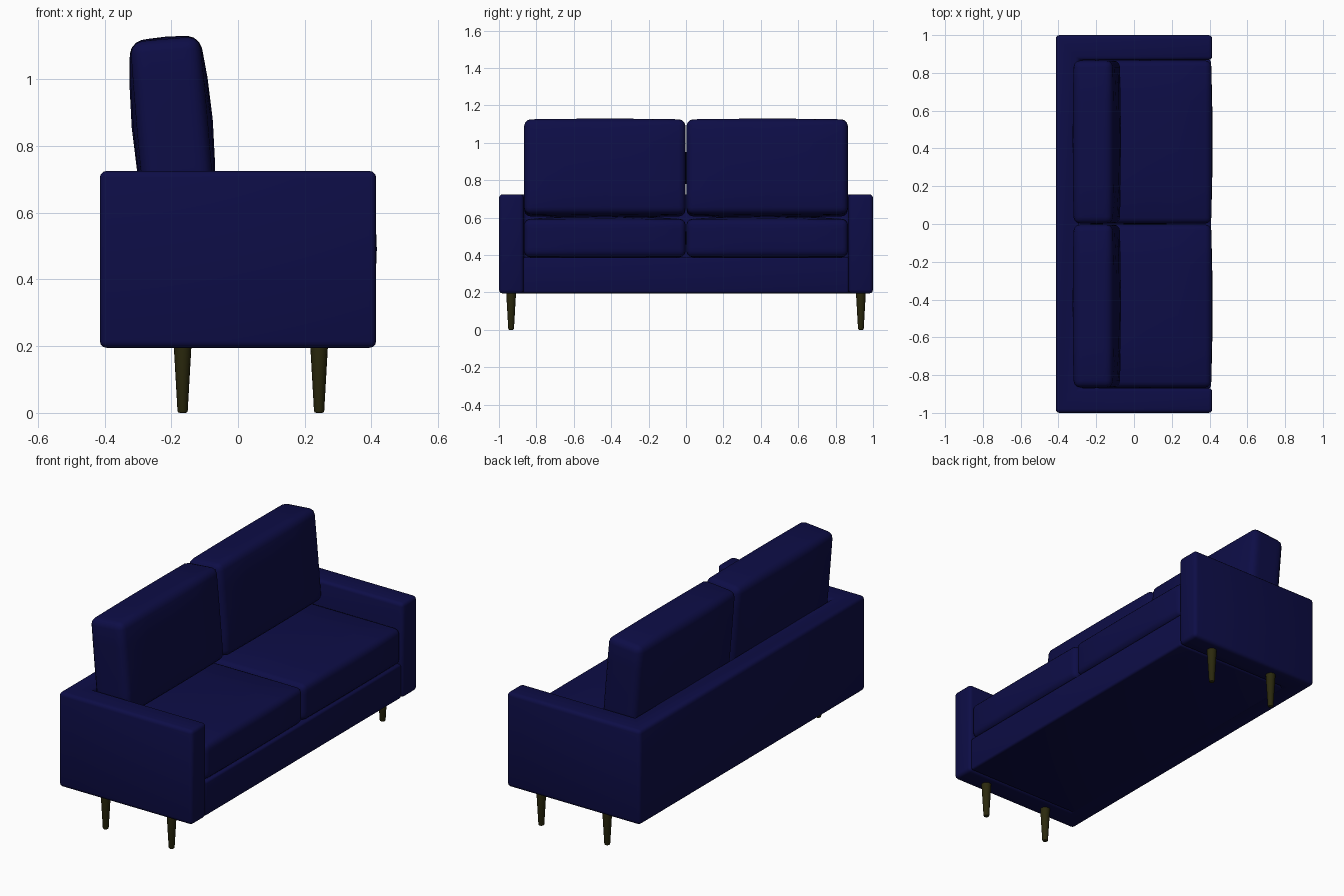
import bpy, bmesh, math
from mathutils import Matrix, Vector

if "Cube" in bpy.data.objects:
    bpy.data.objects.remove(bpy.data.objects["Cube"])


def material(name, rgb):
    m = bpy.data.materials.new(name)
    m.diffuse_color = (*rgb, 1)
    m.use_nodes = True
    m.node_tree.nodes["Principled BSDF"].inputs["Base Color"].default_value = m.diffuse_color
    return m


NAVY = material("navy fabric", (0.004, 0.004, 0.062))
WOOD = material("dark olive wood", (0.024, 0.022, 0.004))


def finish(bm, name, mat, angle=40):
    bmesh.ops.recalc_face_normals(bm, faces=bm.faces)
    me = bpy.data.meshes.new(name)
    bm.to_mesh(me)
    bm.free()
    me.materials.append(mat)
    ob = bpy.data.objects.new(name, me)
    bpy.context.collection.objects.link(ob)
    bpy.ops.object.select_all(action='DESELECT')
    ob.select_set(True)
    bpy.context.view_layer.objects.active = ob
    bpy.ops.object.shade_smooth_by_angle(angle=math.radians(angle))
    return ob


def round_edges(bm, radius, segments=3):
    bm.normal_update()
    edges = [e for e in bm.edges if e.calc_face_angle(0) > 1]
    bmesh.ops.bevel(bm, geom=edges, offset=radius, segments=segments,
                    profile=0.5, affect='EDGES', clamp_overlap=True)


def cube(half):
    bm = bmesh.new()
    bmesh.ops.create_cube(bm, size=2)
    bmesh.ops.scale(bm, vec=half, verts=bm.verts)
    return bm


def cushion(name, centre, half, puff, radius, tilt=0):
    """Rounded box whose faces swell toward the middle."""
    bm = cube(half)
    bmesh.ops.subdivide_edges(bm, edges=bm.edges[:], cuts=3, use_grid_fill=True)
    round_edges(bm, radius)
    for v in bm.verts:
        u = [v.co[i] / half[i] for i in range(3)]
        w = [max(0, 1 - t * t) for t in u]
        v.co += Vector([puff[i] * u[i] * w[(i + 1) % 3] * w[(i + 2) % 3]
                        for i in range(3)])
    bm.transform(Matrix.Translation(centre) @ Matrix.Rotation(tilt, 4, 'Y'))
    return finish(bm, name, NAVY)


# U-shaped frame: both arms and the back panel in one piece
X, ARM, BACK = 0.414, 0.868, -0.29
outline = [(-X, -1), (X, -1), (X, -ARM), (BACK, -ARM),
           (BACK, ARM), (X, ARM), (X, 1), (-X, 1)]
bm = bmesh.new()
face = bm.faces.new([bm.verts.new((x, y, 0.195)) for x, y in outline])
top = bmesh.ops.extrude_face_region(bm, geom=[face])
bmesh.ops.translate(bm, vec=(0, 0, 0.53),
                    verts=[g for g in top["geom"] if isinstance(g, bmesh.types.BMVert)])
bmesh.ops.recalc_face_normals(bm, faces=bm.faces)
round_edges(bm, 0.02)
finish(bm, "arm_and_back_frame", NAVY)

# Base under the seat
bm = cube((0.36, ARM + 0.002, 0.096))
round_edges(bm, 0.012)
bm.transform(Matrix.Translation((0.047, 0, 0.292)))
finish(bm, "seat_base", NAVY)

# Seat and back cushions, one pair per side
for side, label in ((-1, "right"), (1, "left")):
    y = side * 0.434
    cushion(f"seat_cushion_{label}", (0.058, y, 0.491), (0.35, 0.431, 0.1),
            (0.008, 0.002, 0.02), 0.03)
    cushion(f"back_cushion_{label}", (-0.197, y, 0.866), (0.104, 0.431, 0.254),
            (0.018, 0.002, 0.008), 0.035, math.radians(-5))

# Tapered legs with rounded feet
for x, row in ((-0.166, "back"), (0.243, "front")):
    for side, label in ((-1, "right"), (1, "left")):
        bm = bmesh.new()
        bmesh.ops.create_cone(bm, cap_ends=True, segments=16, radius1=0.015,
                              radius2=0.027, depth=0.21)
        foot = [e for e in bm.edges if all(v.co.z < 0 for v in e.verts)]
        bmesh.ops.bevel(bm, geom=foot, offset=0.006, segments=2, profile=0.5,
                        affect='EDGES')
        bm.transform(Matrix.Translation((x, side * 0.935, 0.105)))
        finish(bm, f"{row}_leg_{label}", WOOD)
